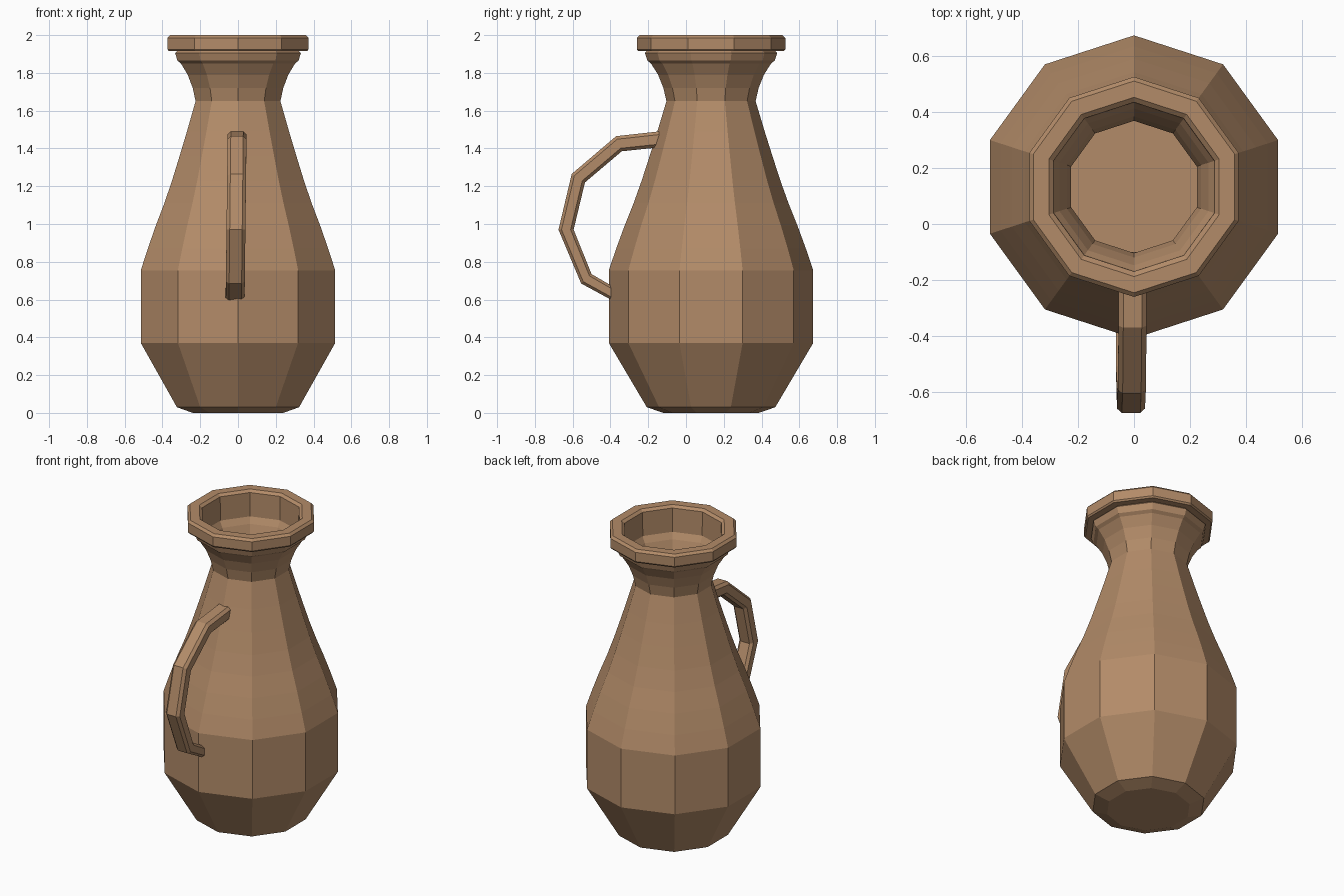
import bpy, bmesh, math

if "Cube" in bpy.data.objects:
    bpy.data.objects.remove(bpy.data.objects["Cube"])

clay = bpy.data.materials.new("clay")
clay.diffuse_color = (0.45, 0.26, 0.14, 1)
clay.use_nodes = True
clay.node_tree.nodes["Principled BSDF"].inputs["Base Color"].default_value = clay.diffuse_color
CY = 0.1325  # axis of the jug body


def finish(name, bm):
    bmesh.ops.recalc_face_normals(bm, faces=bm.faces)
    mesh = bpy.data.meshes.new(name)
    bm.to_mesh(mesh)
    bm.free()
    obj = bpy.data.objects.new(name, mesh)
    bpy.context.collection.objects.link(obj)
    mesh.materials.append(clay)
    return obj


def skin(bm, rings):
    # bridge consecutive closed rings of vertices with quads
    for a, b in zip(rings, rings[1:]):
        n = len(a)
        for i in range(n):
            j = (i + 1) % n
            bm.faces.new((a[i], a[j], b[j], b[i]))


# Jug body: ten-sided lathe (radius, height), hollow, with rim and inner lip
profile = [
    (0.252, 0), (0.34, 0.03), (0.541, 0.37), (0.541, 0.755),
    (0.502, 0.87), (0.458, 0.99), (0.41, 1.11), (0.367, 1.23),
    (0.325, 1.36), (0.284, 1.49), (0.236, 1.65),
    (0.252, 1.72), (0.28, 1.79), (0.318, 1.85), (0.337, 1.865),
    (0.35, 1.905), (0.34, 1.915), (0.385, 1.915), (0.393, 1.925),
    (0.393, 1.985), (0.378, 2.0), (0.32, 2.0), (0.302, 1.985),
    (0.30, 1.83),
]
bm = bmesh.new()
rings = []
for r, z in profile:
    angles = [math.pi / 2 + math.tau * i / 10 for i in range(10)]
    rings.append([bm.verts.new((r * math.cos(a), CY + r * math.sin(a), z)) for a in angles])
skin(bm, rings)
bm.faces.new(rings[0])
finish("jug_body", bm)

# Handle: chamfered strap between an outer and an inner path in the YZ plane
outer = [(-0.10, 1.495), (-0.37, 1.465), (-0.605, 1.265), (-0.675, 0.97), (-0.555, 0.685), (-0.38, 0.59)]
inner = [(-0.10, 1.41), (-0.34, 1.385), (-0.535, 1.22), (-0.595, 0.97), (-0.50, 0.735), (-0.38, 0.665)]
section = [(-0.033, 0), (0.033, 0), (0.05, 0.2), (0.05, 0.8),
           (0.033, 1), (-0.033, 1), (-0.05, 0.8), (-0.05, 0.2)]
bm = bmesh.new()
rings = []
for (oy, oz), (iy, iz) in zip(outer, inner):
    cx = -0.005 - 0.01 * (1.49 - oz) / 0.9  # slight sideways lean
    rings.append([bm.verts.new((cx + x, oy + (iy - oy) * t, oz + (iz - oz) * t)) for x, t in section])
skin(bm, rings)
bm.faces.new(rings[0])
bm.faces.new(rings[-1])
finish("handle", bm)
